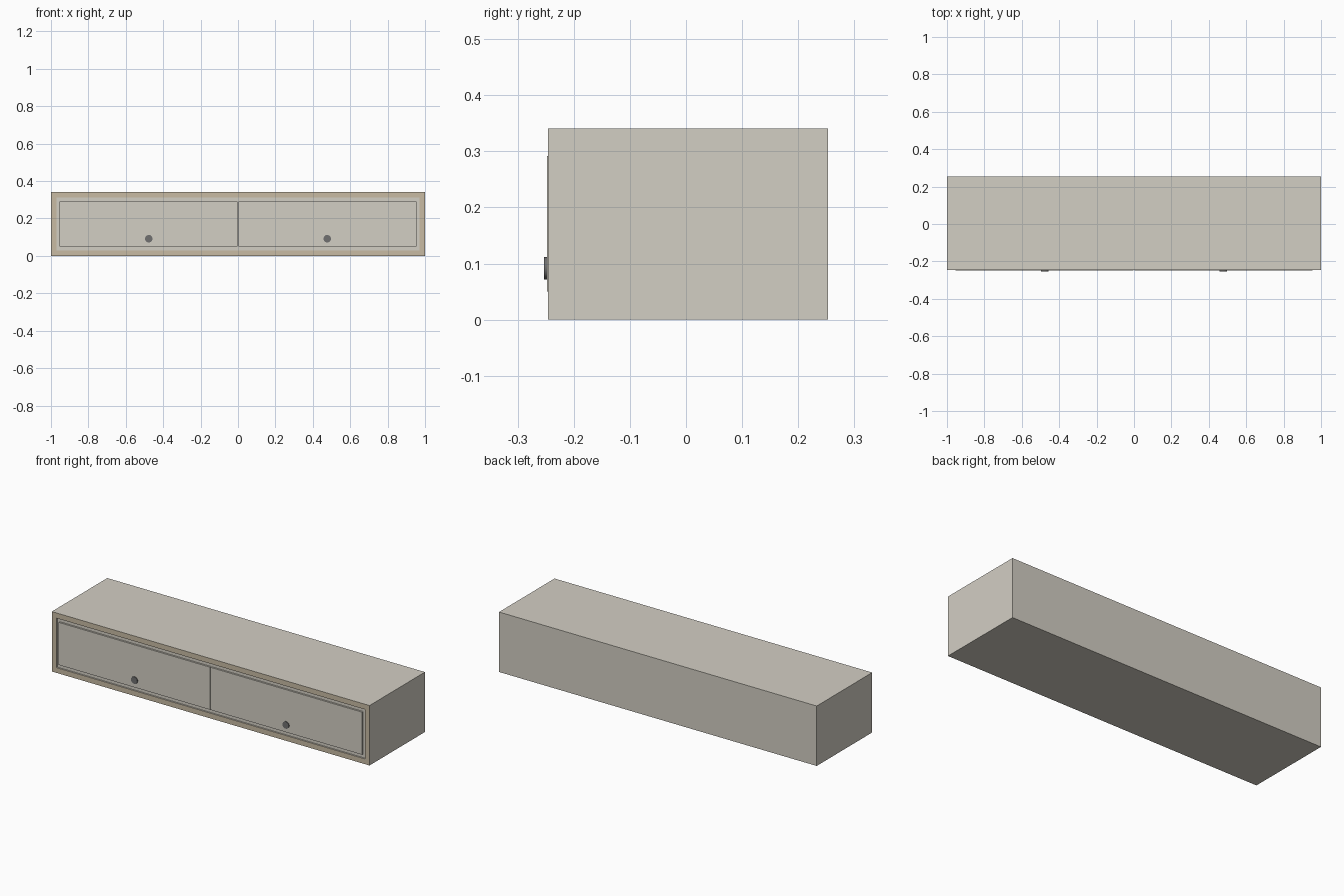
import bpy, bmesh, math

if "Cube" in bpy.data.objects:
    bpy.data.objects.remove(bpy.data.objects["Cube"])

FRONT, BACK, TOP = -0.246, 0.253, 0.341   # cabinet shell limits
RECESS = 0.008                            # depth of the front opening


def material(name, rgb):
    m = bpy.data.materials.new(name)
    m.diffuse_color = (*rgb, 1)
    m.use_nodes = True
    m.node_tree.nodes["Principled BSDF"].inputs["Base Color"].default_value = m.diffuse_color
    return m


def box(name, x0, x1, y0, y1, z0, z1):
    bpy.ops.mesh.primitive_cube_add(size=1, location=((x0 + x1) / 2, (y0 + y1) / 2, (z0 + z1) / 2))
    ob = bpy.context.object
    ob.name = name
    ob.scale = (x1 - x0, y1 - y0, z1 - z0)
    bpy.ops.object.transform_apply(location=False, rotation=False, scale=True)
    return ob


tan = material("tan_edge", (0.58, 0.50, 0.37))
dark = material("dark_metal", (0.16, 0.16, 0.16))
grey = material("panel_grey", (0.65, 0.62, 0.55))

# Cabinet: a box whose front face is inset into a frame and a shallow recess
cabinet = box("cabinet", -1, 1, FRONT, BACK, 0, TOP)
cabinet.data.materials.append(grey)
cabinet.data.materials.append(tan)
bm = bmesh.new()
bm.from_mesh(cabinet.data)
front = min(bm.faces, key=lambda f: f.calc_center_median().y)
rim = bmesh.ops.inset_region(bm, faces=[front], thickness=0.042)["faces"]
for f in rim:
    f.material_index = 1
bmesh.ops.inset_region(bm, faces=[front], thickness=0, depth=-RECESS)
bm.to_mesh(cabinet.data)
bm.free()

for side, s in (("left", -1), ("right", 1)):
    # Door panel, slightly proud of the frame with a thin gap around it
    x0, x1 = sorted((s * 0.002, s * 0.955))
    door = box(side + "_door", x0, x1, FRONT - 0.002, FRONT + RECESS, 0.05, 0.292)
    door.data.materials.append(grey)

    # Round knob low on the door
    bpy.ops.mesh.primitive_cylinder_add(vertices=32, radius=0.02, depth=0.008,
                                        location=(s * 0.477, FRONT - 0.003, 0.092),
                                        rotation=(math.pi / 2, 0, 0))
    knob = bpy.context.object
    knob.name = side + "_knob"
    knob.data.materials.append(dark)
    bpy.ops.object.shade_smooth_by_angle()
